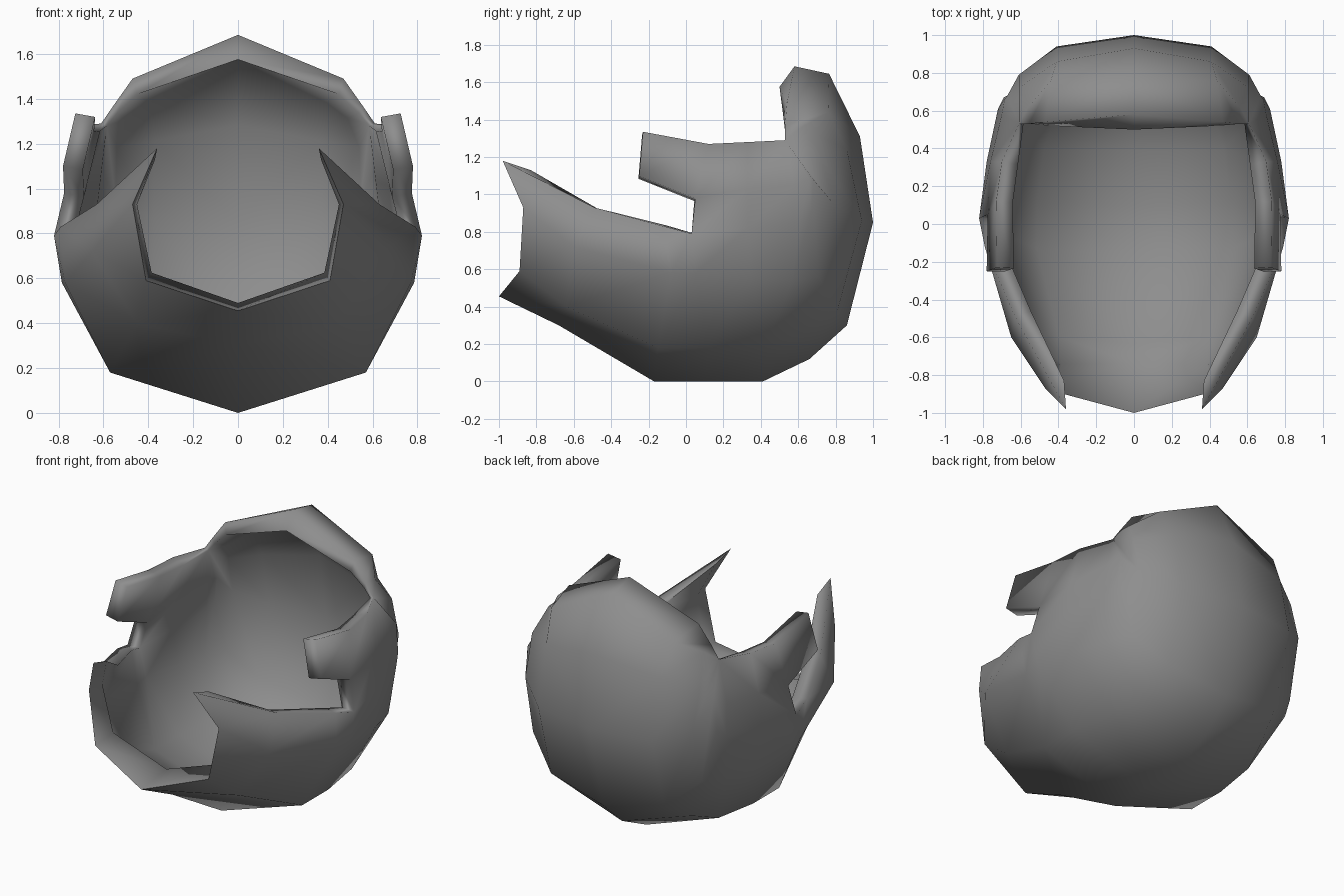
import bpy, bmesh, math

if "Cube" in bpy.data.objects:
    bpy.data.objects.remove(bpy.data.objects["Cube"])

# Centre-line profile (y, z), from the front lip under the bowl and up to the crown
SPINE = [(-1, .455), (-.68, .30), (-.17, 0), (.10, 0), (.41, 0), (.66, .12), (.86, .30),
         (1, .85), (.93, 1.31), (.765, 1.645), (.58, 1.685)]
CORNER = (.61, .53, 1.29)   # where the side rim meets the crown rim

# Half ribs running outward from each centre point to the rim
RIBS = [
    [(.41, -.89, .59), (.47, -.87, .93), (.36, -.98, 1.18)],
    [(.45, -.64, .40), (.65, -.60, .72), (.63, -.49, .93)],
    [(.57, -.15, .18), (.77, -.08, .58), (.79, -.12, .83)],
    [(.57, .12, .18), (.785, .05, .58), (.82, .03, .79), (.775, .05, .98), (.73, .12, 1.27)],
    [(.53, .42, .19), (.75, .35, .55), (.78, .33, .82), (.76, .33, 1.03), (.70, .33, 1.28)],
    [(.47, .61, .26), (.69, .57, .54), (.72, .61, .85), (.70, .58, 1.05), CORNER],
    [(.41, .81, .38), (.61, .71, .56), (.69, .67, .90), (.685, .66, 1.08), CORNER],
    [(.41, .94, .86), (.61, .79, .95), (.67, .68, 1.08), CORNER],
    [(.41, .86, 1.24), (.61, .72, 1.21), CORNER],
    [(.44, .76, 1.44), (.56, .62, 1.36), CORNER],
    [(.47, .54, 1.49), (.555, .53, 1.37), CORNER],
]
TAB = [(.78, -.25, 1.10), (.725, -.23, 1.335)]
NOTCH = 3                   # rib at the back of the side notch

ribs = [[(0, y, z)] + r for (y, z), r in zip(SPINE, RIBS)]

# Inner edges of the wide front lip and of the crown rim
LIP = [(0, -.74, .49), (.385, -.74, .625), (.45, -.76, .93), (.37, -.83, 1.13)]
CROWN = [(0, .50, 1.575), (.45, .52, 1.42), (.54, .53, 1.335), (.585, .53, 1.28)]
inner = dict(zip(ribs[0] + ribs[-1], LIP + CROWN))

bm = bmesh.new()
cache = {}


def vert(p):
    if p not in cache:
        cache[p] = bm.verts.new(p)
    return cache[p]


def skin(a, b, count):
    """Bridge two ribs; a shorter rib is closed with triangles at its rim end."""
    at = lambda r, i: vert(r[min(i, len(r) - 1)])
    for j in range(count - 1):
        loop = [at(a, j), at(b, j), at(b, j + 1), at(a, j + 1)]
        loop = list(dict.fromkeys(loop))
        if len(loop) > 2:
            bm.faces.new(loop)


for i, (a, b) in enumerate(zip(ribs, ribs[1:])):
    skin(a, b, len(a) if i < NOTCH else max(len(a), len(b)))
# Side tab standing forward over the notch
skin(TAB, ribs[NOTCH][4:], 2)

mesh = bpy.data.meshes.new("open_shell")
bm.to_mesh(mesh)
bm.free()
shell = bpy.data.objects.new("open_shell", mesh)
bpy.context.collection.objects.link(shell)
bpy.context.view_layer.objects.active = shell
shell.select_set(True)

mat = bpy.data.materials.new("mid_grey")
mat.diffuse_color = (.27, .27, .27, 1)
mat.use_nodes = True
mat.node_tree.nodes["Principled BSDF"].inputs["Base Color"].default_value = mat.diffuse_color
mesh.materials.append(mat)

# Mirror the half, then give the wall its thickness
shell.modifiers.new("mirror", 'MIRROR')
bpy.ops.object.convert(target='MESH')
count = len(shell.data.vertices)
wall = shell.modifiers.new("wall", 'SOLIDIFY')
wall.thickness = .09
wall.offset = -1
bpy.ops.object.convert(target='MESH')

# Widen the front lip and crown rim by moving their inner copies
verts = shell.data.vertices
for i in range(count):
    x, y, z = verts[i].co
    for p, q in inner.items():
        if math.dist((abs(x), y, z), p) < 1e-4:
            verts[count + i].co = (math.copysign(q[0], x), q[1], q[2])

bpy.ops.object.shade_smooth_by_angle(angle=math.radians(100))
